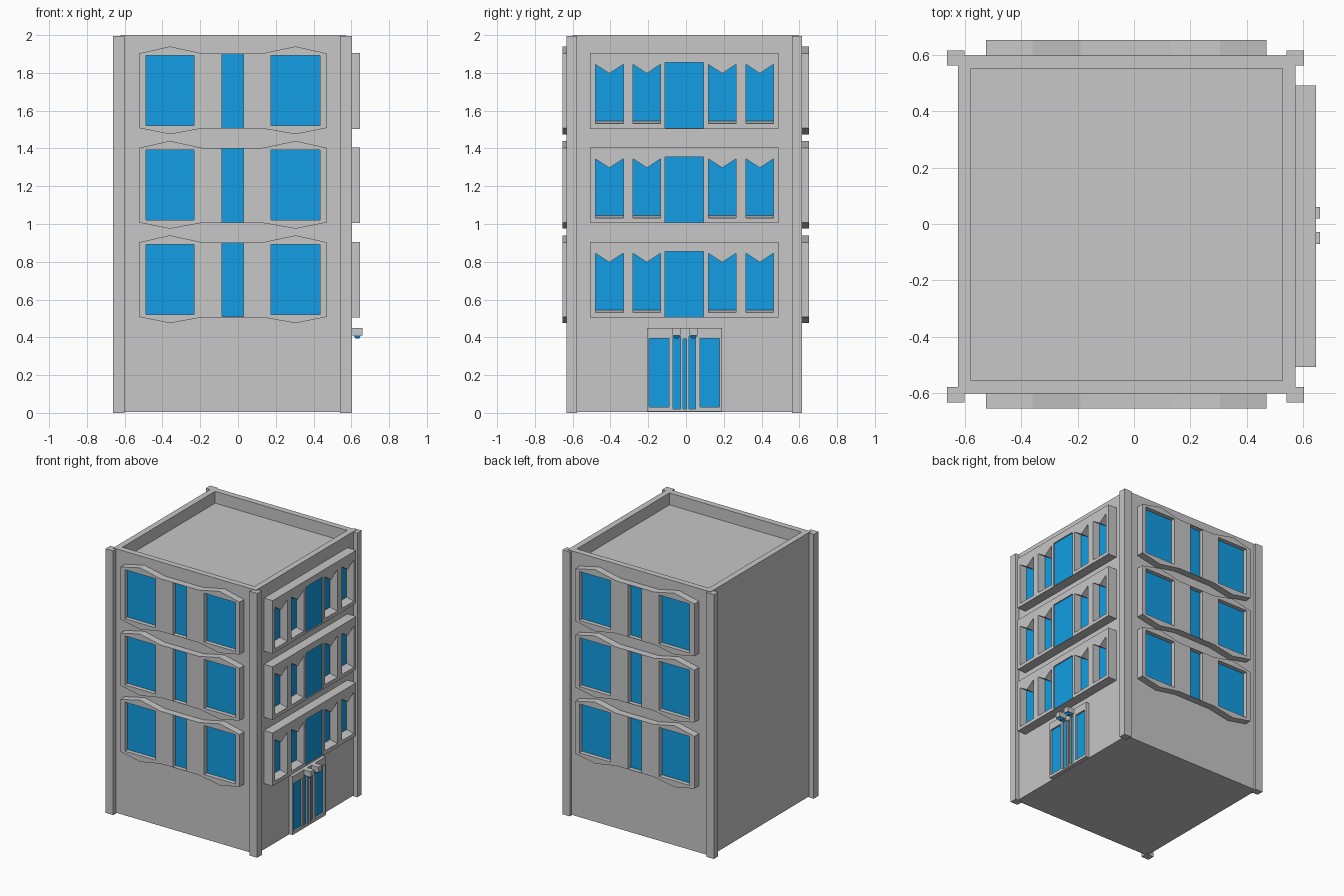
import bpy, bmesh
from mathutils import Vector

if "Cube" in bpy.data.objects:
    bpy.data.objects.remove(bpy.data.objects["Cube"])


def material(name, rgb):
    m = bpy.data.materials.new(name)
    m.diffuse_color = (*rgb, 1)
    m.use_nodes = True
    m.node_tree.nodes["Principled BSDF"].inputs["Base Color"].default_value = m.diffuse_color
    return m


GREY = material("grey_concrete", (0.57, 0.57, 0.57))
BLUE = material("blue_glass", (0.006, 0.337, 0.775))


def add_object(name, mesh, mat):
    mesh.materials.clear()
    mesh.materials.append(mat)
    ob = bpy.data.objects.new(name, mesh)
    bpy.context.collection.objects.link(ob)
    return ob


def box(name, lo, hi, mat):
    bm = bmesh.new()
    bmesh.ops.create_cube(bm, size=1)
    lo, hi = Vector(lo), Vector(hi)
    for v in bm.verts:
        v.co = Vector([lo[i] if v.co[i] < 0 else hi[i] for i in range(3)])
    me = bpy.data.meshes.new(name)
    bm.to_mesh(me)
    bm.free()
    return add_object(name, me, mat)


# Wall mappings: (along wall, height, distance out of wall) to world
def front(u, v, d):
    return Vector((u, -0.60 - d, v))


def back(u, v, d):
    return Vector((u, 0.597 + d, v))


def right(u, v, d):
    return Vector((0.57 + d, u, v))


def panel(name, place, loops, d0, d1, mat):
    """Extruded outline (first loop) with holes (other loops), set on a wall."""
    cu = bpy.data.curves.new(name + "_outline", 'CURVE')
    cu.dimensions = '2D'
    cu.fill_mode = 'BOTH'
    cu.extrude = 0.5
    for loop in loops:
        sp = cu.splines.new('POLY')
        sp.points.add(len(loop) - 1)
        for p, (u, v) in zip(sp.points, loop):
            p.co = (u, v, 0, 1)
        sp.use_cyclic_u = True
    tmp = bpy.data.objects.new(name + "_outline", cu)
    bpy.context.collection.objects.link(tmp)
    dg = bpy.context.evaluated_depsgraph_get()
    me = bpy.data.meshes.new_from_object(tmp.evaluated_get(dg))
    bpy.data.objects.remove(tmp)
    bpy.data.curves.remove(cu)
    bm = bmesh.new()
    bm.from_mesh(me)
    bmesh.ops.remove_doubles(bm, verts=bm.verts, dist=1e-5)
    for v in bm.verts:
        v.co = place(v.co.x, v.co.y, d0 if v.co.z < 0 else d1)
    bmesh.ops.recalc_face_normals(bm, faces=bm.faces)
    for f in bm.faces:
        f.smooth = False
    bm.to_mesh(me)
    bm.free()
    me.name = name
    return add_object(name, me, mat)


def rect(u0, u1, v0, v1):
    return [(u0, v0), (u1, v0), (u1, v1), (u0, v1)]


def glass(name, place, r, depth):
    # thin pane whose edges sit just inside the frame
    (u0, v0), (u1, v1) = r[0], r[2]
    e = 0.002
    a = place(u0 - e, v0 - e, depth - 0.006)
    b = place(u1 + e, v1 + e, depth)
    box(name, [min(p) for p in zip(a, b)], [max(p) for p in zip(a, b)], BLUE)


# Main block with a sunken roof
body = box("main_block", (-0.623, -0.60, 0.006), (0.572, 0.597, 2.0), GREY)
bm = bmesh.new()
bm.from_mesh(body.data)
top = max(bm.faces, key=lambda f: f.calc_center_median().z)
bmesh.ops.inset_region(bm, faces=[top], thickness=0.065)
low = bmesh.ops.extrude_discrete_faces(bm, faces=[top])["faces"][0]
for v in low.verts:
    v.co.z -= 0.09
bm.to_mesh(body.data)
bm.free()

# Corner pilasters
for x0, x1, sx in ((-0.663, -0.60, "left"), (0.54, 0.603, "right")):
    for y0, y1, sy in ((-0.632, -0.577, "front"), (0.562, 0.615, "back")):
        box(f"pilaster_{sy}_{sx}", (x0, y0, 0), (x1, y1, 1.996), GREY)

for n, z in enumerate((0.5, 1.0, 1.5), 1):
    # Wavy window bands on the front and back
    upper = [(-0.525, .403), (-0.36, .44), (-0.19, .403), (0.13, .403),
             (0.305, .44), (0.47, .403)]
    lower = [(0.47, .008), (0.305, -.025), (0.13, .006), (-0.19, .006),
             (-0.36, -.025), (-0.525, .008)]
    outline = [(u, z + v) for u, v in upper + lower]
    panes = [rect(-0.487, -0.232, z + .022, z + .392),
             rect(-0.085, 0.028, z + .009, z + .400),
             rect(0.175, 0.435, z + .022, z + .392)]
    for side, place in (("front", front), ("back", back)):
        panel(f"{side}_band_{n}", place, [outline] + panes, -0.005, 0.054, GREY)
        for i, r in enumerate(panes):
            glass(f"{side}_window_{n}_{i + 1}", place, r, 0.022)

    # Straight band on the right side with notched windows
    holes = []
    middle = rect(-0.11, 0.093, z + .008, z + .355)
    for i, (u0, u1) in enumerate(((-0.48, -0.332), (-0.28, -0.135),
                                  (0.118, 0.265), (0.318, 0.463)), 1):
        um = (u0 + u1) / 2
        holes.append([(u0, z + .53 - .5), (u1, z + .03), (u1, z + .845 - .5),
                      (um, z + .297), (u0, z + .345)])
        glass(f"right_window_{n}_{i}", right, rect(u0, u1, z + .03, z + .345), 0.014)
        # sloping sill
        sill = box(f"sill_{n}_{i}", (0.575, u0, z + .028), (0.643, u1, z + .047), GREY)
        for v in sill.data.vertices:
            if v.co.x > 0.6 and v.co.z > z + .04:
                v.co.z = z + .031
    panel(f"right_band_{n}", right,
          [rect(-0.507, 0.49, z + .004, z + .405), middle] + holes,
          -0.005, 0.075, GREY)
    glass(f"right_middle_window_{n}", right, middle, 0.066)

# Entrance frame with glazed doors
door = [rect(-0.197, -0.09, .03, .393), rect(-0.07, -0.03, .02, .405),
        rect(-0.017, 0.002, .02, .39), rect(0.015, 0.05, .02, .405),
        rect(0.075, 0.177, .03, .393)]
panel("door_frame", right, [rect(-0.207, 0.19, .008, .45)] + door, -0.005, 0.031, GREY)
for i, r in enumerate(door, 1):
    glass(f"door_pane_{i}", right, r, 0.018)

# Two lamps over the door
for i, y in enumerate((-0.05, 0.04), 1):
    box(f"lamp_{i}", (0.595, y - .021, .41), (0.659, y + .021, .45), GREY)
    bulb = box(f"lamp_bulb_{i}", (0.612, y - .018, .395), (0.652, y + .018, .411), BLUE)
    for v in bulb.data.vertices:
        if v.co.z < 0.4:
            v.co.x = 0.632 + (v.co.x - 0.632) * 0.5
            v.co.y = y + (v.co.y - y) * 0.6
